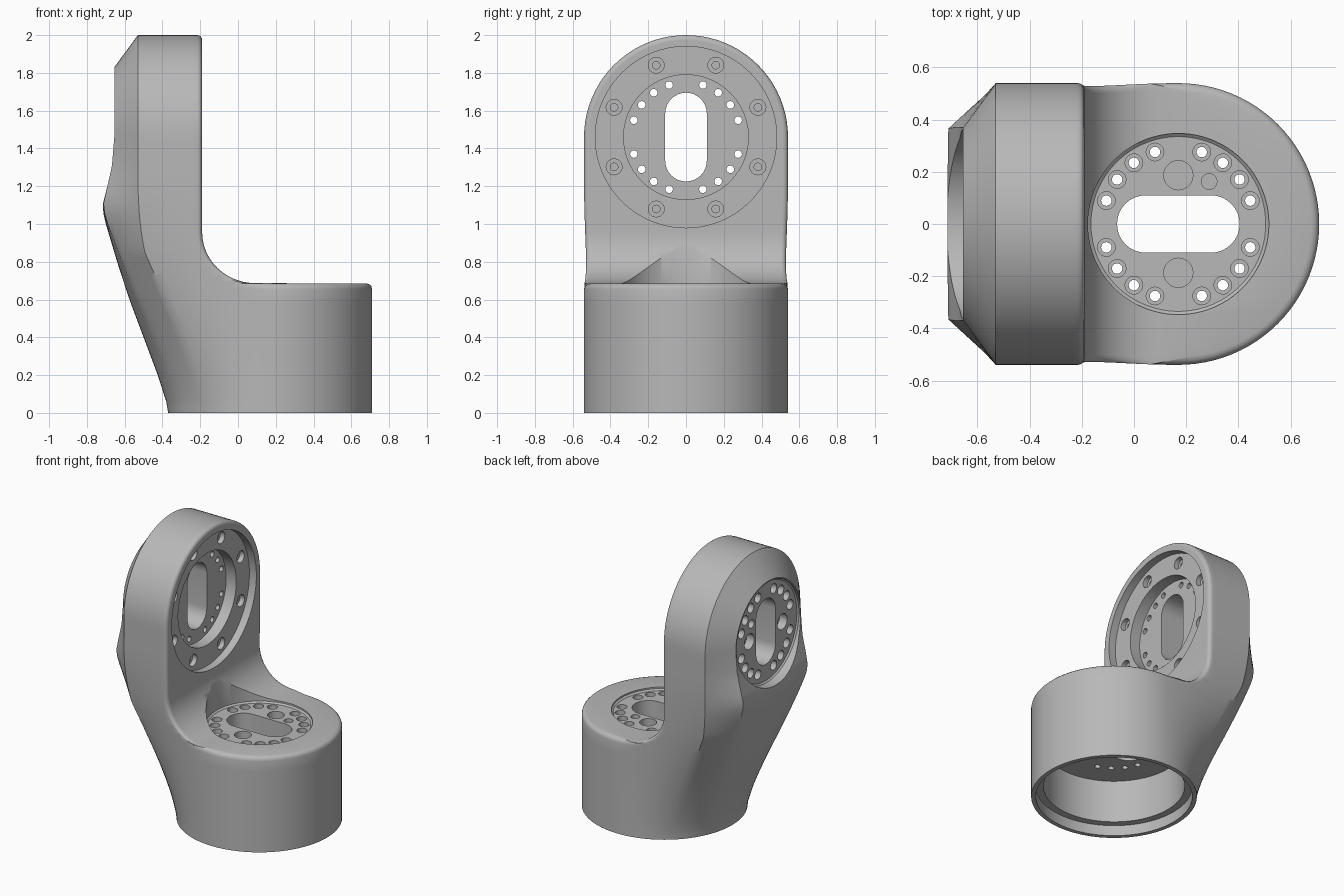
import bpy, bmesh
from math import sin, cos, pi, radians
from mathutils import Matrix, Vector

cube = bpy.data.objects.get("Cube")
if cube:
    bpy.data.objects.remove(cube, do_unlink=True)

R = 0.54          # radius of base and upper lobe
CX = 0.17         # base axis
CZ = 1.46         # lobe axis
FLAT, CORNER = 20, 4

# Single cast-metal material
metal = bpy.data.materials.new("light grey metal")
metal.use_nodes = True
GREY = (0.48, 0.48, 0.48, 1)
metal.diffuse_color = GREY
metal.node_tree.nodes["Principled BSDF"].inputs["Base Color"].default_value = GREY

# Rear outline of the body: height, x
REAR = [(0, -.37), (.06, -.38), (.2, -.425), (.4, -.50), (.6, -.575), (.8, -.64),
        (1.0, -.70), (1.09, -.72), (1.2, -.692), (1.3, -.668), (CZ, -.655)]


def lerp(a, b, t):
    return a + (b - a) * t


def rear_x(z):
    for (z0, x0), (z1, x1) in zip(REAR, REAR[1:]):
        if z <= z1:
            return lerp(x0, x1, (z - z0) / (z1 - z0))
    return REAR[-1][1]


def rear_curve(z):
    """Half outline behind the base axis: round at the foot, chamfered at the lobe."""
    t = min(1, z / 1.25)
    t = t * t * (3 - 2 * t)
    xb = rear_x(z)
    corners = [Vector(p) for p in ((CX, R), (max(xb + .125, -.53), R), (xb, .37), (xb, 0))]
    counts = (12, 6, 8)
    chamfered = [corners[0]]
    for a, b, n in zip(corners, corners[1:], counts):
        chamfered += [a.lerp(b, (i + 1) / n) for i in range(n)]
    total = sum(counts)
    out = []
    for i, p in enumerate(chamfered):
        a = pi / 2 * (1 + i / total)
        oval = Vector((CX + (CX - xb) * cos(a), R * sin(a)))
        out.append(oval.lerp(p, t))
    out[-1].y = 0
    return out


def section(z, face_x=None, inset=0):
    """Half outline from the front centre to the rear centre."""
    rear = rear_curve(z)
    if face_x is None:
        n = FLAT + CORNER
        front = [Vector((CX + (R - inset) * cos(pi / 2 * i / n),
                         (R - inset) * sin(pi / 2 * i / n))) for i in range(n + 1)]
        for p in rear:
            p.y -= inset * max(0, min(1, (p.x - .03) / .14))
    else:
        r = .025
        xc, yk = face_x - r, R
        for p, q in zip(rear, rear[1:]):
            if p.x >= xc > q.x:
                yk = lerp(p.y, q.y, (p.x - xc) / (p.x - q.x))
        front = [Vector((face_x, (yk - r) * sin(pi / 2 * i / FLAT))) for i in range(FLAT)]
        for i in range(CORNER + 1):
            a = pi / 2 * i / CORNER
            front.append(Vector((xc + r * cos(a), yk - r + r * sin(a))))
        rear = [Vector((xc, yk)) if p.x > xc else p for p in rear]
    front[0].y = 0
    return front + rear[1:]


def bridge(bm, a, b, closed=True):
    n = len(a)
    for i in range(n if closed else n - 1):
        j = (i + 1) % n
        bm.faces.new((a[i], a[j], b[j], b[i]))


def finish(bm, name):
    bmesh.ops.remove_doubles(bm, verts=bm.verts[:], dist=1e-5)
    bmesh.ops.recalc_face_normals(bm, faces=bm.faces[:])
    mesh = bpy.data.meshes.new(name)
    bm.to_mesh(mesh)
    bm.free()
    mesh.materials.append(metal)
    ob = bpy.data.objects.new(name, mesh)
    bpy.context.collection.objects.link(ob)
    return ob


# Body: base cylinder, rounded shelf rim, inner fillet, upright
levels = [(z, None, 0) for z in (0, .03, .06, .13, .2, .3, .4, .5, .58, .655)]
levels += [(.655 + .03 * sin(a), None, .03 * (1 - cos(a)))
           for a in (radians(30), radians(60), radians(90))]
levels += [(.957 - .27 * cos(pi / 2 * i / 12), .09 - .28 * sin(pi / 2 * i / 12), 0)
           for i in range(13)]
levels += [(lerp(.957, CZ, i / 10), -.19, 0) for i in range(1, 11)]

bm = bmesh.new()
rings = []
for z, face_x, inset in levels:
    half = section(z, face_x, inset)
    loop = [(p.x, p.y) for p in half] + [(p.x, -p.y) for p in half[-2:0:-1]]
    rings.append([bm.verts.new((x, y, z)) for x, y in loop])
bm.faces.new(rings[0])
for a, b in zip(rings, rings[1:]):
    bridge(bm, a, b)

# Upper lobe: last outline swept half a turn
top = section(CZ, -.19)
arcs = [[bm.verts.new((p.x, p.y * cos(pi * k / 40), CZ + p.y * sin(pi * k / 40))) for p in top]
        for k in range(41)]
for a, b in zip(arcs, arcs[1:]):
    bridge(bm, a, b, closed=False)
body = finish(bm, "arm_link_body")


# Cutting tools
def lathe(bm, profile, m, n=64):
    loops = [[bm.verts.new(m @ Vector((r * cos(2 * pi * i / n), r * sin(2 * pi * i / n), h)))
              for i in range(n)] for r, h in profile]
    bm.faces.new(loops[0])
    bm.faces.new(loops[-1])
    for a, b in zip(loops, loops[1:]):
        bridge(bm, a, b)


def slot(bm, m, low, high):
    loops = []
    for h in (low, high):
        pts = []
        for side, start in ((1, -pi / 2), (-1, pi / 2)):
            for i in range(17):
                a = start + pi * i / 16
                pts.append((side * .125 + .11 * cos(a), .11 * sin(a), h))
        loops.append([bm.verts.new(m @ Vector(p)) for p in pts])
    bm.faces.new(loops[0])
    bm.faces.new(loops[1])
    bridge(bm, *loops)


def polar(m, r, deg):
    return m @ Matrix.Translation((r * cos(radians(deg)), r * sin(radians(deg)), 0))


base_port = Matrix.Translation((CX, 0, .665))
rear_port = Matrix.Translation((-.635, 0, CZ)) @ Matrix.Rotation(-pi / 2, 4, 'Y')
flange = Matrix.Translation((-.19, 0, CZ)) @ Matrix.Rotation(pi / 2, 4, 'Y')

# Recesses and bottom cavity
bm = bmesh.new()
lathe(bm, [(.335, 0), (.347, .01), (.347, .3)], base_port, 96)
lathe(bm, [(.352, 0), (.362, .01), (.362, .3)], rear_port, 96)
lathe(bm, [(.33, -.135), (.33, -.055), (.48, -.055), (.48, .1)], flange, 96)
lathe(bm, [(.46, .38), (.46, .075), (.51, .075), (.51, -.1)],
      Matrix.Translation((CX, 0, 0)), 96)
recess_cutter = finish(bm, "recess_cutter")

# Slots, bolt rings, dowel holes, flange screws
bm = bmesh.new()
for port in (base_port, rear_port):
    slot(bm, port, -.35, .05)
    for quarter in (0, 90, 180, 270):
        for step in (18, 36, 54, 72):
            lathe(bm, [(.02, -.35), (.02, -.05), (.034, -.05), (.034, .05)],
                  polar(port, .29, quarter + step), 20)
    for v in (-.187, .187):
        lathe(bm, [(.056, -.06), (.056, .05)], port @ Matrix.Translation((0, v, 0)), 28)
    lathe(bm, [(.03, -.06), (.03, .05)], port @ Matrix.Translation((.118, .163, 0)), 20)
for k in range(8):
    lathe(bm, [(.02, -.16), (.02, -.09), (.042, -.09), (.042, -.03)],
          polar(flange, .412, 22.5 + 45 * k), 24)
hole_cutter = finish(bm, "hole_cutter")

bpy.ops.object.select_all(action='DESELECT')
bpy.context.view_layer.objects.active = body
body.select_set(True)
for cutter in (recess_cutter, hole_cutter):
    cutter.hide_render = True
    mod = body.modifiers.new(cutter.name, 'BOOLEAN')
    mod.operation = 'DIFFERENCE'
    mod.solver = 'EXACT'
    mod.object = cutter
    bpy.ops.object.modifier_apply(modifier=mod.name)
    bpy.data.objects.remove(cutter, do_unlink=True)

bpy.ops.object.shade_smooth_by_angle(angle=radians(35))
